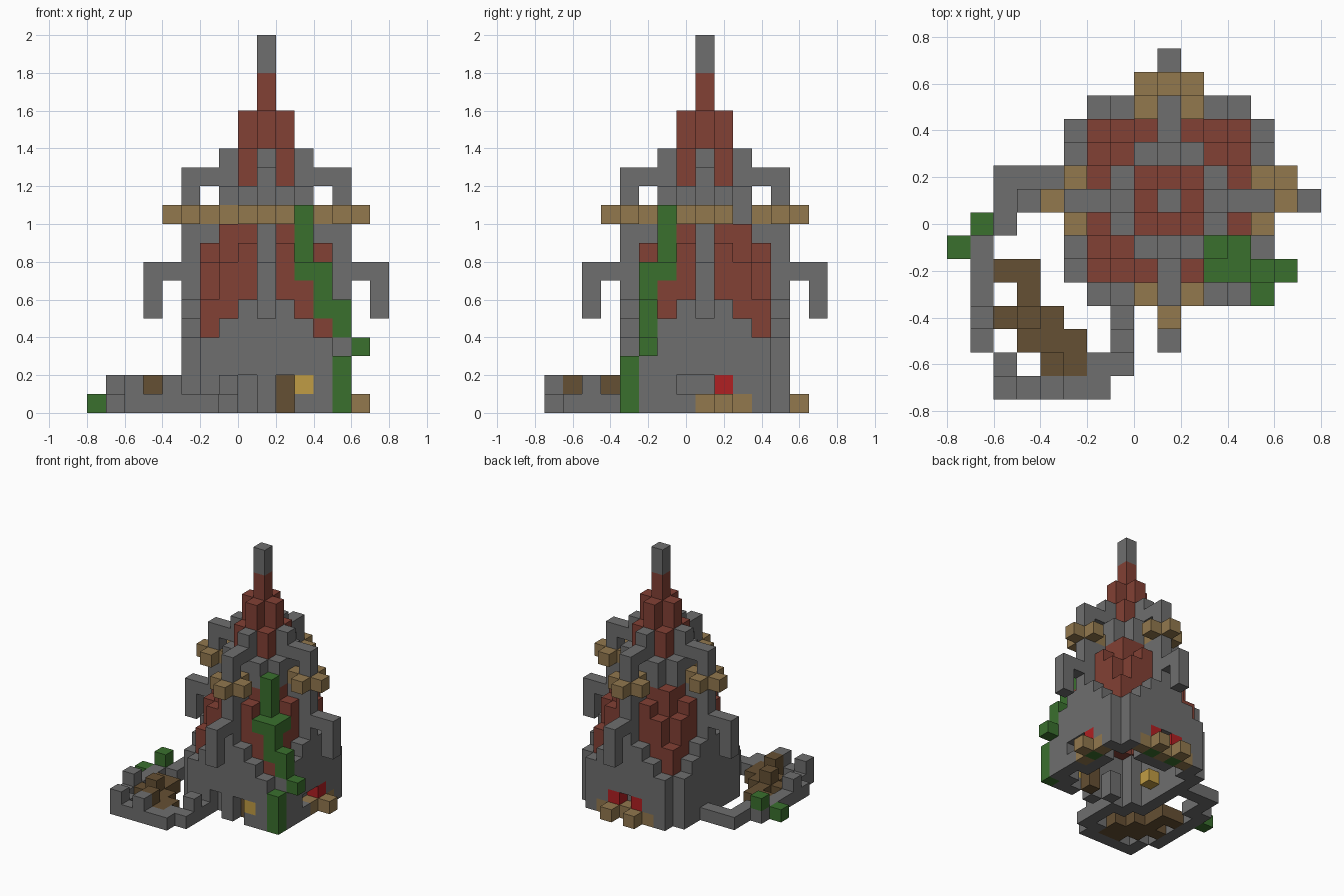
import bpy
import bmesh
from mathutils import Vector

cube = bpy.data.objects.get("Cube")
if cube:
    bpy.data.objects.remove(cube)

SIZE = 0.1
AXIS = Vector((0.15, 0.10, 0.05))  # centre of the lowest block on the tower axis
COLOURS = {
    "stone": (0.156, 0.156, 0.156),
    "brick red": (0.225, 0.052, 0.035),
    "tan wood": (0.287, 0.188, 0.076),
    "leaf green": (0.042, 0.162, 0.027),
    "dark wood": (0.130, 0.080, 0.033),
    "gold": (0.527, 0.332, 0.058),
    "flower red": (0.434, 0.014, 0.016),
}
cells = {}    # block position -> part name
colour_of = {}  # part name -> colour name


def put(part, colour, u, v, low, high=None):
    """Stack blocks of a part from level low to level high."""
    colour_of[part] = colour
    for w in range(low, (low if high is None else high) + 1):
        cells[u, v, w] = part


def around(part, colour, u, v, low, high=None):
    """Repeat a stack on the four sides of the tower."""
    for _ in range(4):
        put(part, colour, u, v, low, high)
        u, v = -v, u


def clear(u, v, w):
    cells.pop((u, v, w), None)


# Gabled outer walls, rising towards the middle of each side
for a in range(-3, 4):
    around("outer_wall", "stone", a, -4, 0, 6 - abs(a))
around("outer_wall", "stone", 3, 3, 0, 3)

# Stepped brick roof
ROOF_TOP = {3: 5, 2: 7, 1: 8}
for u in range(-3, 4):
    for v in range(-3, 4):
        far, near = max(abs(u), abs(v)), min(abs(u), abs(v))
        if far < 3:
            put("lower_roof", "brick red", u, v, 6, 9)
        elif near:
            put("lower_roof", "brick red", u, v, 4, ROOF_TOP[near])
        else:
            put("inner_pier", "stone", u, v, 4, 9)

# Buttress columns, flying arms and hanging brackets
around("buttress", "stone", 4, 0, 0, 12)
around("buttress_arm", "stone", 3, 0, 12)
around("bracket", "stone", 5, 0, 7)
around("bracket", "stone", 6, 0, 5, 7)

# Collar below the spire
for u in range(-2, 3):
    for v in range(-2, 3):
        if abs(u) + abs(v) < 4:
            put("collar", "stone", u, v, 10, 11)
around("collar", "stone", 2, 0, 10, 13)

# Wooden cross around each buttress
for u, v in ((5, 0), (3, 0), (4, 1), (4, -1)):
    around("wooden_cross", "tan wood", u, v, 10)
put("wooden_cross", "tan wood", -2, -1, 10)

# Spire
around("spire_roof", "brick red", 1, 1, 12, 13)
around("spire_roof", "brick red", 1, 0, 12, 15)
put("spire_roof", "brick red", 0, 0, 12, 17)
put("spire_tip", "stone", 0, 0, 18, 19)

# Recessed front door with a lamp beside it
for u in (-1, 1):
    for w in (0, 1):
        clear(u, -4, w)
put("door_recess", "stone", -1, -3, 0, 1)
put("door", "dark wood", 1, -3, 0, 1)
put("lamp", "gold", 2, -4, 1)
put("inner_lamp", "gold", -3, -1, 1)

# Niches with flower beds in the left and back walls
for a in (-1, 0, 1):
    clear(4, a, 1)
    clear(a, 4, 1)
    put("niche_back", "stone", 3, a, 0, 2)
    put("niche_back", "stone", a, 3, 0, 2)
for u, v in ((4, 1), (1, 4), (-1, 4)):
    put("flower_stem", "leaf green", u, v, 0)
    put("flower", "flower red", u, v, 1)
for u, v in ((4, 0), (4, 2), (5, 1), (0, 4), (2, 4), (-2, 4), (1, 5), (-1, 5)):
    put("planter", "tan wood", u, v, 0)

# Climbing vine on the front left corner
for u, v, low, high in ((4, -4, 0, 2), (5, -3, 3, 3), (4, -3, 4, 5), (3, -3, 5, 7),
                        (3, -2, 7, 7), (2, -3, 7, 7), (2, -2, 7, 10)):
    put("vine", "leaf green", u, v, low, high)
clear(3, -2, 8)

# Low garden wall: straight runs between corner points
RUNS = (((-5, 1), (-7, 1)), ((-7, 0), (-7, -1)), ((-8, -1), (-8, -6)),
        ((-7, -7), (-7, -8)), ((-6, -8), (-3, -8)), ((-3, -7), (-2, -7)),
        ((-2, -6), (-2, -5)))
for (u0, v0), (u1, v1) in RUNS:
    for u in range(min(u0, u1), max(u0, u1) + 1):
        for v in range(min(v0, v1), max(v0, v1) + 1):
            put("garden_wall", "stone", u, v, 0)
for u, v in ((-7, -8), (-5, -8), (-8, -5), (-2, -6)):
    put("garden_post", "stone", u, v, 1)
put("shrub", "leaf green", -8, -1, 1)
put("shrub", "leaf green", -9, -2, 0)

# Timber pile inside the garden: row -> span
for v, first, last in ((-3, -7, -6), (-4, -6, -6), (-5, -7, -5), (-6, -6, -4), (-7, -5, -4)):
    for u in range(first, last + 1):
        put("timber_pile", "dark wood", u, v, 0)
put("timber_pile", "dark wood", -6, -5, 1)
put("timber_pile", "dark wood", -5, -7, 1)

# Materials
materials = {}
for name, rgb in COLOURS.items():
    mat = bpy.data.materials.new(name)
    mat.use_nodes = True
    mat.diffuse_color = (*rgb, 1)
    shader = next(n for n in mat.node_tree.nodes if n.type == "BSDF_PRINCIPLED")
    shader.inputs["Base Color"].default_value = (*rgb, 1)
    shader.inputs["Roughness"].default_value = 0.9
    materials[name] = mat

# One object per part, keeping only the exposed block faces
SIDES = [Vector(s) for s in ((1, 0, 0), (-1, 0, 0), (0, 1, 0), (0, -1, 0), (0, 0, 1), (0, 0, -1))]
for part, colour in colour_of.items():
    bm = bmesh.new()
    for cell in [c for c, owner in cells.items() if owner == part]:
        centre = Vector(cell)
        for n in SIDES:
            if tuple(int(k) for k in centre + n) in cells:
                continue
            a = Vector((n.y, n.z, n.x))
            b = n.cross(a)
            corners = [centre + (n + p * a + q * b) / 2
                       for p, q in ((-1, -1), (1, -1), (1, 1), (-1, 1))]
            bm.faces.new([bm.verts.new(c * SIZE + AXIS) for c in corners])
    bmesh.ops.remove_doubles(bm, verts=bm.verts, dist=SIZE / 100)
    mesh = bpy.data.meshes.new(part)
    bm.to_mesh(mesh)
    bm.free()
    mesh.materials.append(materials[colour])
    bpy.context.collection.objects.link(bpy.data.objects.new(part, mesh))
